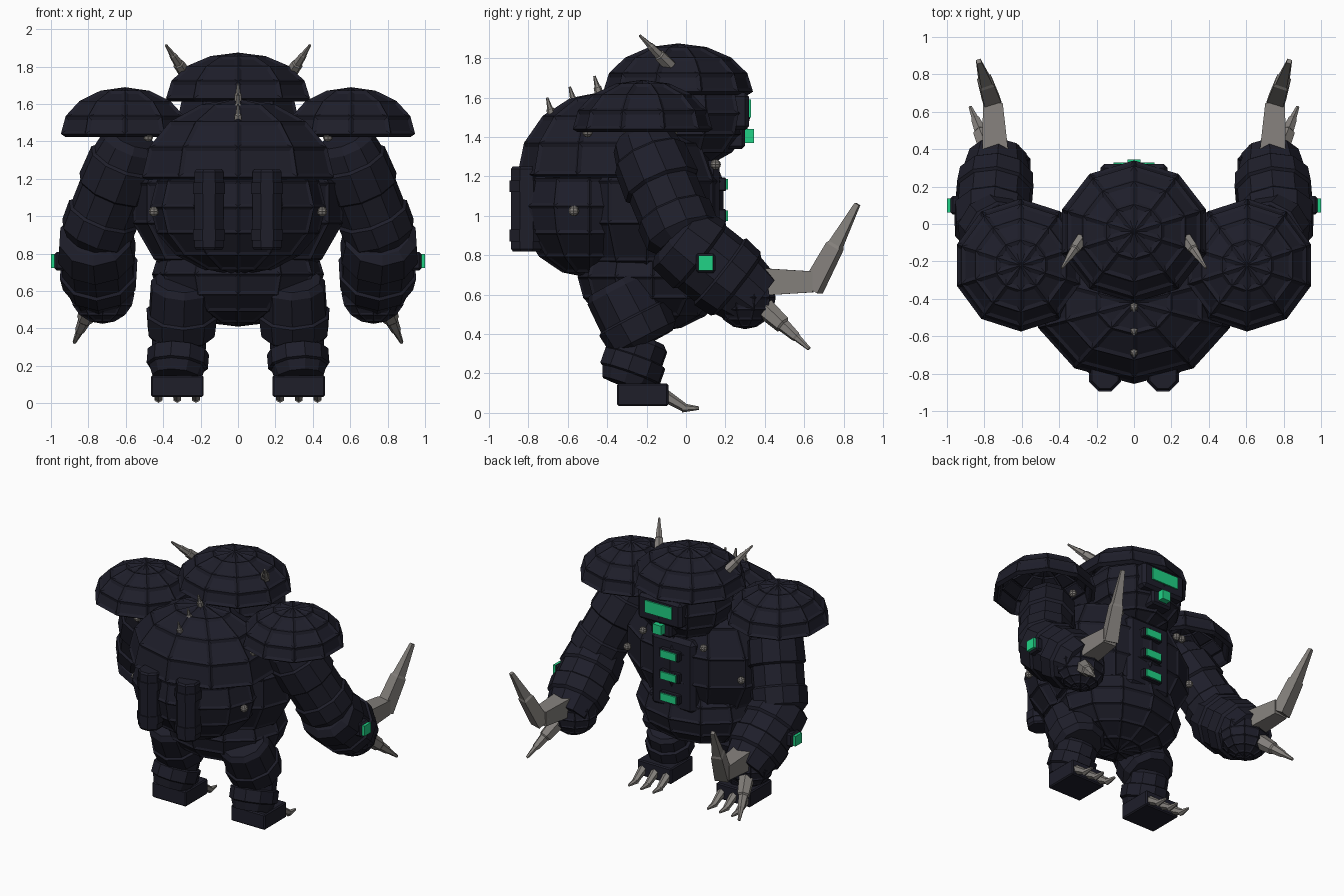
import bpy, bmesh, math
from mathutils import Vector, Matrix

cube = bpy.data.objects.get("Cube")
if cube:
    bpy.data.objects.remove(cube, do_unlink=True)


def material(name, rgb):
    m = bpy.data.materials.new(name)
    m.use_nodes = True
    m.diffuse_color = (*rgb, 1)
    m.node_tree.nodes["Principled BSDF"].inputs["Base Color"].default_value = (*rgb, 1)
    return m


ARMOUR = material("dark navy armour", (0.013, 0.013, 0.023))
CLAW = material("grey claw", (0.23, 0.215, 0.2))
GLOW = material("green light", (0.015, 0.65, 0.24))


def finish(bm, name, mat, loc):
    me = bpy.data.meshes.new(name)
    bm.to_mesh(me)
    bm.free()
    me.materials.append(mat)
    ob = bpy.data.objects.new(name, me)
    ob.location = loc
    bpy.context.collection.objects.link(ob)
    return ob


def ball(name, loc, radii, seg=12, rings=8, dome=False, rib=0.016, mat=ARMOUR):
    """Faceted ellipsoid or open dome, its panels sunk between raised ribs."""
    bm = bmesh.new()
    bmesh.ops.create_uvsphere(bm, u_segments=seg, v_segments=rings, radius=1)
    if dome:
        low = [v for v in bm.verts if v.co.z < -0.01]
        bmesh.ops.delete(bm, geom=low, context='VERTS')
    bm.transform(Matrix.Diagonal((*radii, 1)))
    bm.normal_update()
    bmesh.ops.inset_individual(bm, faces=bm.faces[:], thickness=rib, depth=-rib / 2,
                               use_even_offset=True)
    ob = finish(bm, name, mat, loc)
    if dome:
        mod = ob.modifiers.new("thickness", 'SOLIDIFY')
        mod.thickness = 0.03
        mod.offset = -1
    return ob


def tube(name, p0, p1, profile, seg=10, mat=ARMOUR):
    """Faceted limb from p0 to p1; profile lists (fraction along, radius)."""
    p0, p1 = Vector(p0), Vector(p1)
    axis = p1 - p0
    bm = bmesh.new()
    loops = []
    for t, r in profile:
        loops.append([bm.verts.new((r * math.cos(a), r * math.sin(a), t * axis.length))
                      for a in ((i + 0.5) * math.tau / seg for i in range(seg))])
    for a, b in zip(loops, loops[1:]):
        for i in range(seg):
            j = (i + 1) % seg
            bm.faces.new((a[i], a[j], b[j], b[i]))
    bm.faces.new(loops[0][::-1])
    bm.faces.new(loops[-1])
    bmesh.ops.recalc_face_normals(bm, faces=bm.faces[:])
    ob = finish(bm, name, mat, p0)
    ob.rotation_mode = 'QUATERNION'
    ob.rotation_quaternion = axis.to_track_quat('Z', 'Y')
    return ob


def box(name, loc, size, mat=ARMOUR, bevel=0.0):
    bm = bmesh.new()
    bmesh.ops.create_cube(bm, size=1)
    bm.transform(Matrix.Diagonal((*size, 1)))
    if bevel:
        bmesh.ops.bevel(bm, geom=bm.edges[:], offset=bevel, segments=1, affect='EDGES')
    return finish(bm, name, mat, loc)


# Torso, pelvis and back pack
ball("torso", (0, -0.2, 1.07), (0.575, 0.4, 0.48), rings=7)
ball("pelvis", (0, -0.17, 0.69), (0.46, 0.38, 0.28))
ball("back_pack", (0, -0.49, 1.05), (0.47, 0.36, 0.365))
ball("back_shell", (0, -0.42, 1.21), (0.54, 0.435, 0.42), 10, 8, dome=True, rib=0.02)

# Spines along the top of the back shell
for i, (y, z) in enumerate([(-0.465, 1.71), (-0.59, 1.655), (-0.705, 1.6)]):
    tube(f"back_spine_{i + 1}", (0, y + 0.035, z - 0.13), (0, y, z),
         [(0, 0.024), (0.55, 0.02), (0.6, 0.014), (1, 0.006)], 6, CLAW)

# Chest plate with three lamps
box("chest_plate", (0, 0.1, 1.01), (0.36, 0.14, 0.54), bevel=0.03)
for i, z in enumerate((0.84, 1.0, 1.16)):
    box(f"chest_lamp_frame_{i + 1}", (0, 0.178, z), (0.16, 0.05, 0.07), bevel=0.006)
    box(f"chest_lamp_{i + 1}", (0, 0.205, z), (0.13, 0.018, 0.055), GLOW)

# Head, helmet, visor and mouth lamp
ball("head", (0, 0.0, 1.52), (0.34, 0.33, 0.28), 10, 8)
ball("helmet", (0, -0.04, 1.63), (0.405, 0.38, 0.245), 10, 8, dome=True, rib=0.02)
box("visor_frame", (0, 0.25, 1.53), (0.36, 0.14, 0.19), bevel=0.02)
box("visor", (0, 0.321, 1.545), (0.22, 0.018, 0.09), GLOW)
box("mouth_frame", (0, 0.24, 1.4), (0.17, 0.12, 0.12), bevel=0.015)
box("mouth_lamp", (0, 0.317, 1.405), (0.07, 0.054, 0.07), GLOW)

# Limb profiles with raised armour bands
ARM = [(0, 0.12), (0.06, 0.16), (0.2, 0.178), (0.22, 0.193), (0.48, 0.2), (0.5, 0.183),
       (0.72, 0.183), (0.74, 0.198), (0.92, 0.195), (1, 0.15)]
FOREARM = [(0, 0.15), (0.06, 0.2), (0.32, 0.215), (0.35, 0.2), (0.55, 0.2), (0.57, 0.215),
           (0.75, 0.205), (0.78, 0.185), (1, 0.16)]
THIGH = [(0, 0.15), (0.1, 0.175), (0.55, 0.18), (0.58, 0.195), (0.9, 0.185), (1, 0.15)]
SHIN = [(0, 0.12), (0.1, 0.145), (0.4, 0.145), (0.43, 0.165), (0.75, 0.165), (0.78, 0.15), (1, 0.13)]

for s, side in ((1, "left"), (-1, "right")):
    # Horn on the helmet
    tube(f"{side}_horn", (0.28 * s, -0.08, 1.76), (0.385 * s, -0.235, 1.915),
         [(0, 0.034), (0.35, 0.032), (0.38, 0.025), (0.65, 0.02), (0.68, 0.016), (1, 0.007)], 6, CLAW)

    # Tank on the back with clamps
    x = 0.155 * s
    tube(f"{side}_tank", (x, -0.81, 0.82), (x, -0.81, 1.25),
         [(0, 0.075), (0.03, 0.085), (0.97, 0.085), (1, 0.075)], 8)
    for z in (0.87, 1.12):
        tube(f"{side}_tank_clamp", (x, -0.81, z), (x, -0.81, z + 0.06), [(0, 0.092), (1, 0.092)], 8)

    # Shoulder dome, arm and hand
    ball(f"{side}_shoulder_dome", (0.605 * s, -0.22, 1.44), (0.36, 0.355, 0.25), 10, 8, dome=True, rib=0.02)
    tube(f"{side}_upper_arm", (0.56 * s, -0.235, 1.42), (0.78 * s, 0.0, 0.86), ARM)
    tube(f"{side}_forearm", (0.765 * s, -0.07, 0.91), (0.73 * s, 0.36, 0.57), FOREARM)
    ball(f"{side}_hand", (0.725 * s, 0.3, 0.585), (0.18, 0.155, 0.16), 10, 8, rib=0.01)

    # Lamp on the outer elbow
    box(f"{side}_elbow_mount", (0.95 * s, 0.1, 0.76), (0.06, 0.1, 0.1), bevel=0.012)
    box(f"{side}_elbow_lamp", (0.985 * s, 0.1, 0.76), (0.03, 0.075, 0.075), GLOW)

    # Large bent claw and small lower claw
    tube(f"{side}_claw_base", (0.74 * s, 0.36, 0.665), (0.755 * s, 0.645, 0.665),
         [(0, 0.1), (1, 0.075)], 4, CLAW)
    tube(f"{side}_claw_blade", (0.755 * s, 0.64, 0.63), (0.83 * s, 0.87, 1.06),
         [(0, 0.068), (0.5, 0.055), (0.53, 0.045), (1, 0.018)], 4, CLAW)
    tube(f"{side}_small_claw", (0.78 * s, 0.4, 0.53), (0.875 * s, 0.625, 0.325),
         [(0, 0.055), (0.4, 0.045), (0.43, 0.035), (0.7, 0.026), (0.73, 0.02), (1, 0.01)], 6, CLAW)

    # Leg and foot
    tube(f"{side}_thigh", (0.295 * s, -0.36, 0.66), (0.305 * s, -0.2, 0.35), THIGH)
    tube(f"{side}_shin", (0.31 * s, -0.22, 0.38), (0.33 * s, -0.305, 0.14), SHIN)
    box(f"{side}_foot", (0.325 * s, -0.22, 0.092), (0.28, 0.26, 0.115), bevel=0.008)

    # Three toe claws
    for i, dx in enumerate((-0.1, 0, 0.1)):
        x = 0.325 * s + dx
        tube(f"{side}_toe_{i + 1}", (x, -0.12, 0.095), (x, -0.01, 0.028), [(0, 0.034), (1, 0.022)], 6, CLAW)
        tube(f"{side}_toe_tip_{i + 1}", (x, -0.02, 0.026), (x, 0.065, 0.024), [(0, 0.024), (1, 0.009)], 6, CLAW)

    # Bolts on the back, flanks, chest and under the shoulder
    bolts = [(0.45, -0.57, 1.025), (0.47, 0.02, 1.03), (0.25, 0.15, 1.26)]
    bolts += [(0.48, y, 1.425) for y in (-0.5, -0.29, -0.07)]
    for i, (x, y, z) in enumerate(bolts):
        ball(f"{side}_bolt_{i + 1}", (x * s, y, z), (0.027, 0.027, 0.027), 8, 6, rib=0.002, mat=CLAW)
